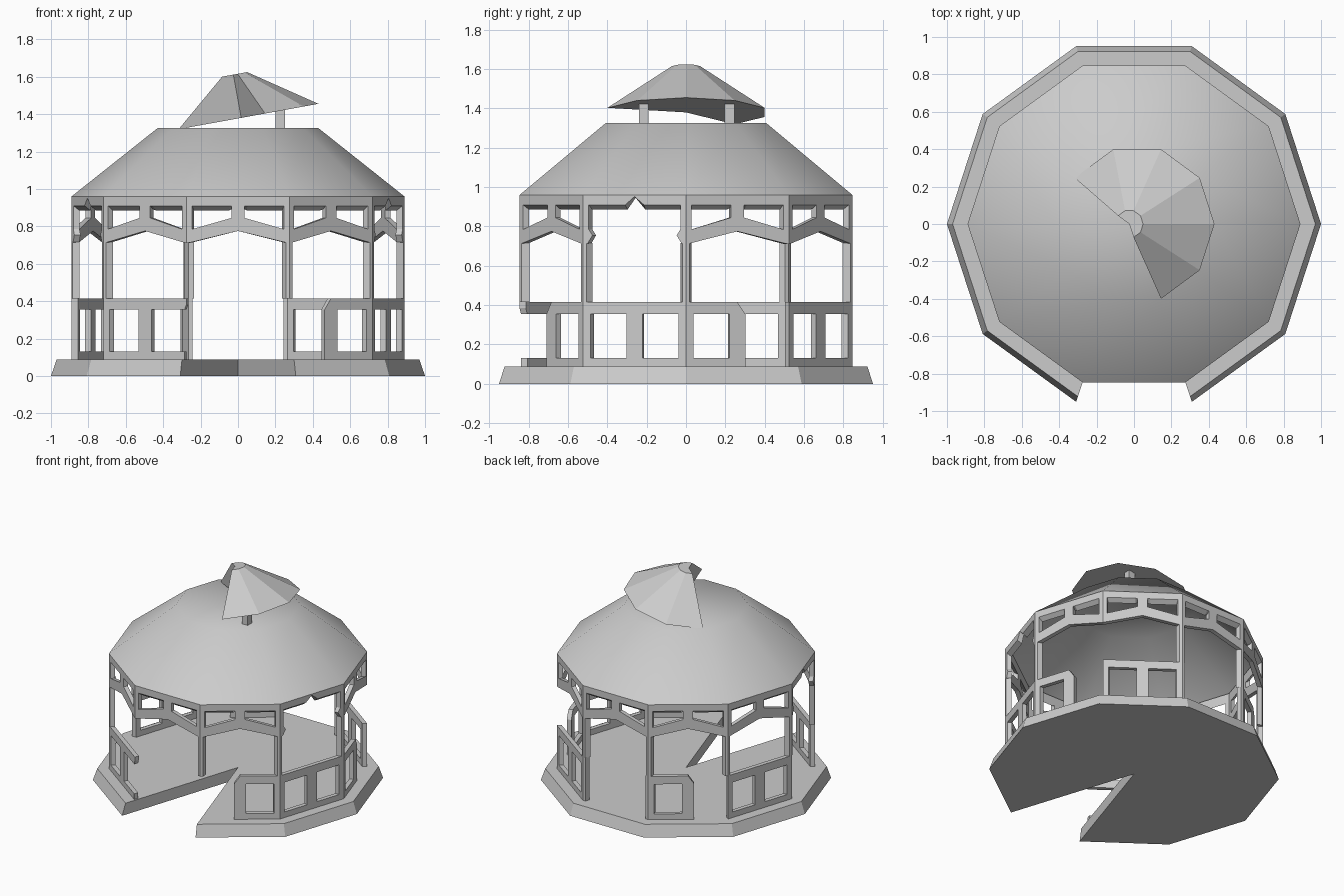
import bpy, bmesh
from math import cos, sin, radians
from mathutils import Matrix, Vector

if "Cube" in bpy.data.objects:
    bpy.data.objects.remove(bpy.data.objects["Cube"])

N, STEP = 10, 36
R_WALL, DEPTH = 0.89, 0.032
APO = R_WALL * cos(radians(18))
W = R_WALL * sin(radians(18))      # half width of one wall panel


def finish(bm, name, smooth=False):
    bmesh.ops.recalc_face_normals(bm, faces=bm.faces)
    me = bpy.data.meshes.new(name)
    bm.to_mesh(me)
    bm.free()
    ob = bpy.data.objects.new(name, me)
    bpy.context.collection.objects.link(ob)
    if smooth:
        bpy.context.view_layer.objects.active = ob
        ob.select_set(True)
        bpy.ops.object.shade_smooth_by_angle(angle=radians(45))
        ob.select_set(False)
    return ob


def frustum(name, r0, z0, r1, z1, angles, pie=False, smooth=False, mat=None, base=True):
    """Faceted solid between two rings; pie adds the axis so a sector is cut out."""
    bm = bmesh.new()
    rings = []
    for r, z in ((r0, z0), (r1, z1)):
        pts = [(r * cos(radians(a)), r * sin(radians(a)), z) for a in angles]
        if pie:
            pts.append((0, 0, z))
        rings.append([bm.verts.new(p) for p in pts])
    lo, hi = rings
    n = len(lo)
    for i in range(n):
        j = (i + 1) % n
        bm.faces.new((lo[i], lo[j], hi[j], hi[i]))
    if pie:                        # fan caps keep the concave outline clean
        for i in range(n - 2):
            bm.faces.new((lo[i], lo[i + 1], lo[-1]))
            bm.faces.new((hi[i], hi[i + 1], hi[-1]))
    else:
        if base:
            bm.faces.new(lo)
        bm.faces.new(hi)
    if mat:
        bm.transform(mat)
    return finish(bm, name, smooth)


def prism(bm, k, side, pts, inner=None):
    """Extrude a (u, z) outline inward from wall panel k; inner gives a bevelled back."""
    a = radians(18 + STEP * k)
    n, t = Vector((cos(a), sin(a), 0)), Vector((-sin(a), cos(a), 0))
    rings = []
    for f, outline in ((1, pts), ((APO - DEPTH) / APO, inner or pts)):
        ring = []
        for u, z in outline:
            p = (n * APO + t * (u * side)) * f
            p.z = z
            ring.append(bm.verts.new(p))
        rings.append(ring)
    o, i = rings
    bm.faces.new(o)
    bm.faces.new(i[::-1])
    for q in range(len(pts)):
        r = (q + 1) % len(pts)
        bm.faces.new((o[q], o[r], i[r], i[q]))


def rect(u0, u1, z0, z1):
    return [(u0, z0), (u1, z0), (u1, z1), (u0, z1)]


# Broken-away parts, as (panel, side)
no_arch = {(9, -1), (9, 1), (5, -1), (5, 1)}
no_lower = {(8, -1), (0, 1), (3, 1)} | {(k, s) for k in (2, 5, 7) for s in (-1, 1)}
no_upper_post = {(0, 1), (1, -1), (6, 1), (7, -1)}
no_lower_post = {(6, 1)}

# Plinth with the front sector missing
frustum("plinth", 1.0, 0, 0.97, 0.087, [288 + STEP * i for i in range(N)], pie=True)

# Wall panels
for k in range(N):
    bm = bmesh.new()
    for s in (-1, 1):
        key = (k, s)
        # top beam (notched where broken), side block and arched brace
        notch = 0.952 if key in no_arch else 0.91
        prism(bm, k, s, [(0, notch), (0.05, 0.91), (W, 0.91), (W, 0.96), (0, 0.96)],
              [(0, notch), (0.05, 0.885), (W, 0.885), (W, 0.96), (0, 0.96)])
        prism(bm, k, s, [(0.245, 0.725), (0.25, 0.715), (W, 0.71), (W, 0.91), (0.245, 0.91)])
        if key in no_arch:
            prism(bm, k, s, [(0.25, 0.715), (0.225, 0.755), (0.245, 0.785)])
        else:
            prism(bm, k, s, [(0, 0.775), (0.035, 0.767), (0.035, 0.91), (0, 0.91)])
            prism(bm, k, s, [(0.035, 0.767), (0.25, 0.715), (0.245, 0.785), (0.035, 0.845)])
        # upper post
        if key not in no_upper_post:
            prism(bm, k, s, rect(0.256, W, 0.415, 0.715), rect(0.244, W, 0.415, 0.715))
        # lower railing
        if key not in no_lower:
            end = 0.262 if key in no_lower_post else W
            prism(bm, k, s, [(0, 0.355), (end, 0.355), (W, 0.385), (W, 0.415), (0, 0.415)])
            prism(bm, k, s, rect(0, end, 0.085, 0.13))
            prism(bm, k, s, rect(0, 0.042, 0.13, 0.355))
            if key not in no_lower_post:
                prism(bm, k, s, rect(0.235, W, 0.13, 0.355))
        elif k == 2:
            # open back bay keeps its slim posts
            prism(bm, k, s, rect(0.252, W, 0.085, 0.415))
        elif k not in (5, 7):
            # surviving stile with a splintered top
            prism(bm, k, s, [(0, 0.085), (0.042, 0.085), (0.042, 0.355), (0.0, 0.415)])
    finish(bm, f"wall_panel_{k}")

# Main roof, an open shell seen from inside
frustum("roof", R_WALL, 0.96, 0.43, 1.325, [STEP * i for i in range(N)], smooth=True,
        base=False)

# Tilted, broken cupola cap
tilt = Matrix.Translation((0.017, 0, 1.38)) @ Matrix.Rotation(radians(-10.3), 4, 'Y')
frustum("cupola_cap", 0.42, 0, 0.075, 0.235, [-72 + STEP * i for i in range(7)],
        pie=True, mat=tilt)

# Cupola posts
for y, name in ((-0.215, "cupola_post_front"), (0.222, "cupola_post_back")):
    bm = bmesh.new()
    bmesh.ops.create_cube(bm, size=1, matrix=Matrix.Translation((0.225, y, 1.375))
                          @ Matrix.Diagonal((0.05, 0.05, 0.1, 1)))
    finish(bm, name)
